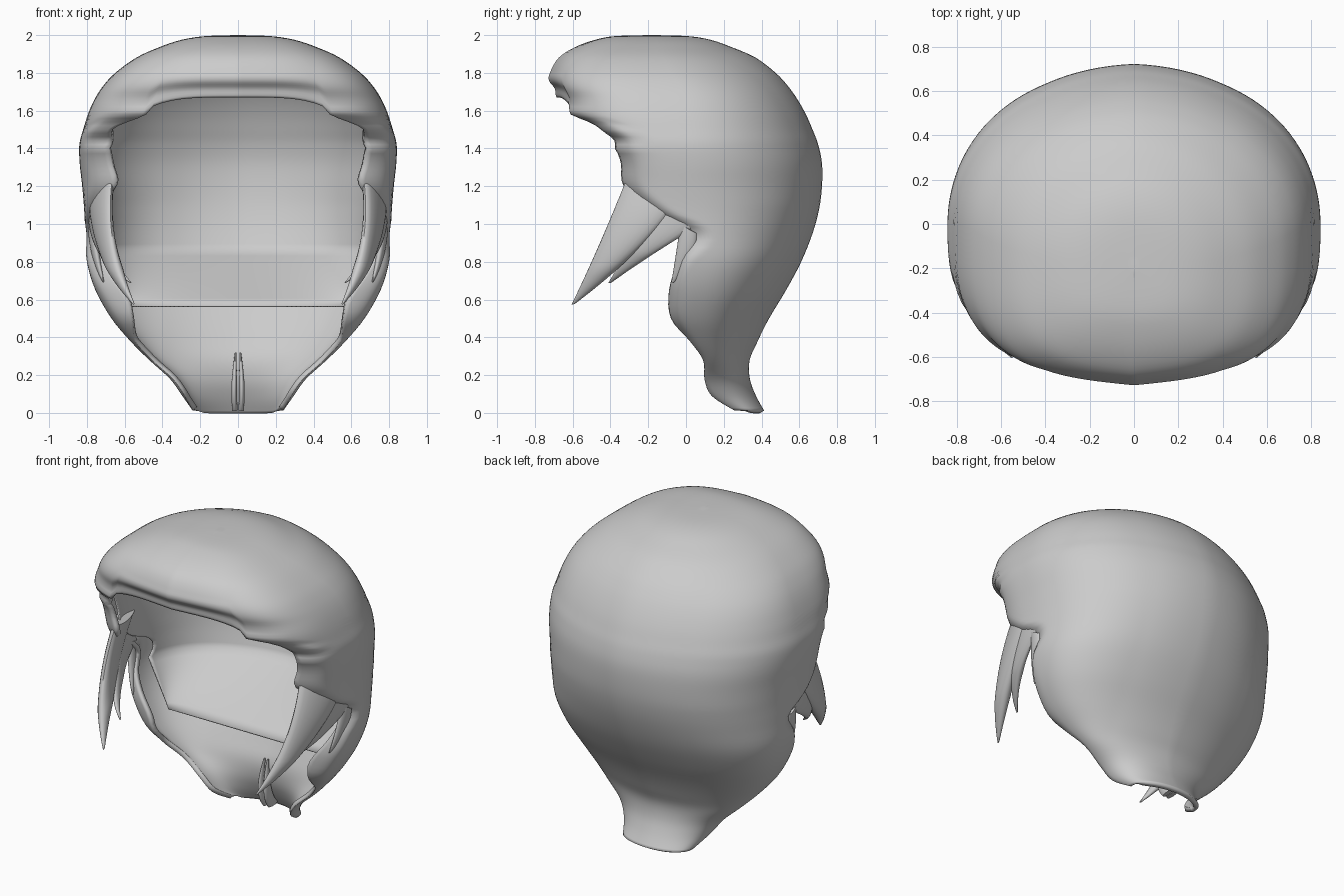
import bpy, bmesh, math
from mathutils import Vector

if "Cube" in bpy.data.objects:
    bpy.data.objects.remove(bpy.data.objects["Cube"])

hair = bpy.data.materials.new("hair grey")
hair.diffuse_color = (0.6, 0.6, 0.6, 1)
hair.use_nodes = True
hair.node_tree.nodes["Principled BSDF"].inputs["Base Color"].default_value = hair.diffuse_color

# height, half width, back y, front y, centre y, open edge y
STATIONS = [
    (2.0, 0, -.18, -.18, -.18, -.6), (1.995, .17, .0, -.36, -.18, -.6),
    (1.975, .30, .12, -.46, -.18, -.6), (1.935, .42, .23, -.56, -.17, -.6),
    (1.88, .54, .35, -.635, -.14, -.6), (1.8, .65, .455, -.68, -.10, -.6),
    (1.73, .715, .52, -.685, -.06, -.6), (1.66, .76, .57, -.655, -.04, -.6),
    (1.58, .795, .615, -.645, -.03, -.605), (1.5, .82, .65, -.60, -.02, -.44),
    (1.42, .84, .68, -.57, -.01, -.38), (1.32, .838, .70, -.54, 0, -.345),
    (1.2, .825, .70, -.52, 0, -.33), (1.08, .815, .685, -.49, .01, -.20),
    (.95, .81, .65, -.38, .03, -.0), (.8, .80, .59, -.24, .06, -.045),
    (.65, .755, .51, -.20, .06, -.09), (.5, .67, .42, -.18, .06, -.08),
    (.38, .57, .36, -.06, .08, .02), (.28, .47, .32, .04, .12, .09),
    (.18, .36, .325, .06, .13, .10), (.09, .295, .36, .10, .17, .14),
    (.012, .24, .405, .2, .28, .26)]
SUB = 4            # rows between stations
FRINGE_ROW = 8 * SUB
CORNER = 0.467     # angle of the fringe corner
NF, NS = 12, 44    # fringe and side columns


def clamp(v):
    return max(0.0, min(1.0, v))


def station(r):
    """Smoothly interpolated station at fractional index r."""
    i = min(int(r), len(STATIONS) - 2)
    t = r - i
    p = [STATIONS[max(0, min(len(STATIONS) - 1, i + k))] for k in (-1, 0, 1, 2)]
    return [b + .5 * t * (c - a + t * (2 * a - 5 * b + 4 * c - d + t * (3 * (b - c) + d - a)))
            for a, b, c, d in zip(*p)]


def front_power(z):
    """Squareness of the front half of a section, strongest at the fringe."""
    k = clamp((z - 1.2) / .45)
    return 2.6 + .8 * k * k * (3 - 2 * k) - .2 * clamp((z - 1.75) / .2)


def section_point(st, phi, scale=1.0):
    z, w, back, front, mid, _ = st
    n = front_power(z)
    co, si = math.cos(phi), max(0.0, math.sin(phi))
    if co > 0:
        x = w * si ** (2 / n)
        y = mid + (front - mid) * co ** (2 / n)
    else:
        e = .95 - .06 * clamp((1.4 - z) / .3) * clamp((z - .3) / .3)
        x, y = w * si ** e, mid + (back - mid) * (-co) ** e
    # soft centre crease front and back
    crease = max(0, 1 - x / .4) * min(1, w / .55)
    y += crease * (-.04 * clamp(co * 2) + .02 * clamp(-co * 2))
    return Vector((x * scale, mid + (y - mid) * scale, z))


def edge_angle(st):
    z, w, back, front, mid, edge = st
    if z > 1.58:
        return CORNER
    return math.acos(clamp((edge - mid) / (front - mid)) ** (front_power(z) / 2))


def finish(name, bm, thick=0):
    bmesh.ops.remove_doubles(bm, verts=bm.verts, dist=.0005)
    me = bpy.data.meshes.new(name)
    bm.to_mesh(me)
    bm.free()
    me.materials.append(hair)
    ob = bpy.data.objects.new(name, me)
    bpy.context.collection.objects.link(ob)
    m = ob.modifiers.new("mirror", 'MIRROR')
    m.merge_threshold = .002
    if thick:
        s = ob.modifiers.new("thickness", 'SOLIDIFY')
        s.thickness, s.offset = thick, -1
    bpy.ops.object.select_all(action='DESELECT')
    ob.select_set(True)
    bpy.context.view_layer.objects.active = ob
    bpy.ops.object.shade_smooth_by_angle(angle=math.radians(50))
    return ob


def skin(bm, rows):
    """Quads between consecutive rows; None marks a missing point."""
    for a, b in zip(rows, rows[1:]):
        for i in range(len(a) - 1):
            q = (a[i], b[i], b[i + 1], a[i + 1])
            if None not in q:
                bm.faces.new(q)


# Main hair shell: crown, fringe, sides and nape in one sheet
bm = bmesh.new()
rows = []
for r in range((len(STATIONS) - 1) * SUB + 1):
    st = station(r / SUB)
    z = st[0]
    row = []
    for i in range(NF):
        if r > FRINGE_ROW:
            row.append(None)
            continue
        p = section_point(st, CORNER * (i / NF) ** 2)
        p.z += .09 * (1 - min(1, p.x / .53) ** 4) * clamp((1.8 - z) / .22)
        row.append(bm.verts.new(p))
    start = edge_angle(st)
    for i in range(NS + 1):
        s = i / NS
        p = section_point(st, start + (math.pi - start) * s ** 1.15)
        # rim of the face opening curls inward
        curl = .07 * clamp((1.6 - z) / .12) * clamp((z - .38) / .2)
        p.x -= curl * clamp(1 - s / .16) ** 2
        # small locks rippling along the face opening
        if 1.36 < z < 1.64:
            fade = clamp(1 - s / .25) * clamp((z - 1.36) / .06) * clamp((1.64 - z) / .06)
            p += Vector((.01, -.012, 0)) * math.sin(z * 60) * fade
        row.append(bm.verts.new(p))
    rows.append(row)
skin(bm, rows)
finish("hair_shell", bm, thick=.03)

# Inner lining, then a floor sloping forward to a straight lip above the nape
bm = bmesh.new()
rows = []
for k in range(41):
    st = station(6.5 + (14.6 - 6.5) * k / 40)
    start = edge_angle(st) + .2
    rows.append([bm.verts.new(section_point(st, start + (math.pi - start) * i / 30, .9))
                 for i in range(31)])
rim = [v.co.copy() for v in rows[-1]]
for k in range(1, 9):
    t = k / 8
    rows.append([bm.verts.new(p.lerp(Vector((p.x * .8, .11, .56)), t)) for p in rim])
skin(bm, rows)
finish("inner_lining", bm, thick=.01)


def along(pts, t):
    """Quadratic curve passing through three points."""
    a, m, c = map(Vector, pts)
    b = 2 * m - (a + c) / 2
    return a * (1 - t) ** 2 + b * 2 * t * (1 - t) + c * t * t


def lock(name, front, rear, depth):
    """Lens-shaped lock of hair between a front and a rear edge curve."""
    bm = bmesh.new()
    rings = []
    for k in range(25):
        t = k / 24
        p, q = along(front, t), along(rear, t)
        u = (p - q) / 2
        v = u.cross(along(front, min(1, t + .02)) - along(front, t - .02)).normalized()
        d = min(depth, u.length * .45)
        ring = [bm.verts.new((p + q) / 2 + u * math.cos(g) + v * math.sin(g) * d)
                for g in [2 * math.pi * i / 20 for i in range(20)]]
        rings.append(ring + ring[:1])
    skin(bm, rings)
    bm.faces.new(rings[0][:-1])
    bm.faces.new(rings[-1][:-1])
    bmesh.ops.recalc_face_normals(bm, faces=bm.faces)
    return finish(name, bm)


# Locks in front of the ears
lock("front_sidelock", [(.665, -.31, 1.25), (.66, -.46, .89), (.55, -.605, .575)],
     [(.775, .02, 1.22), (.735, -.22, .90), (.555, -.585, .58)], .04)
lock("rear_sidelock", [(.745, -.15, 1.18), (.68, -.31, .87), (.565, -.41, .69)],
     [(.775, .05, .98), (.715, -.19, .83), (.57, -.395, .69)], .03)
lock("ear_lock", [(.765, -.03, 1.0), (.745, -.055, .83), (.71, -.078, .69)],
     [(.775, .06, .95), (.755, .03, .82), (.712, -.065, .69)], .025)

# Narrow folded ridge inside the nape
lock("nape_ridge", [(.016, .29, .01), (.02, .24, .14), (.012, .28, .32)],
     [(.016, .38, .02), (.02, .31, .14), (.012, .30, .32)], .015)
